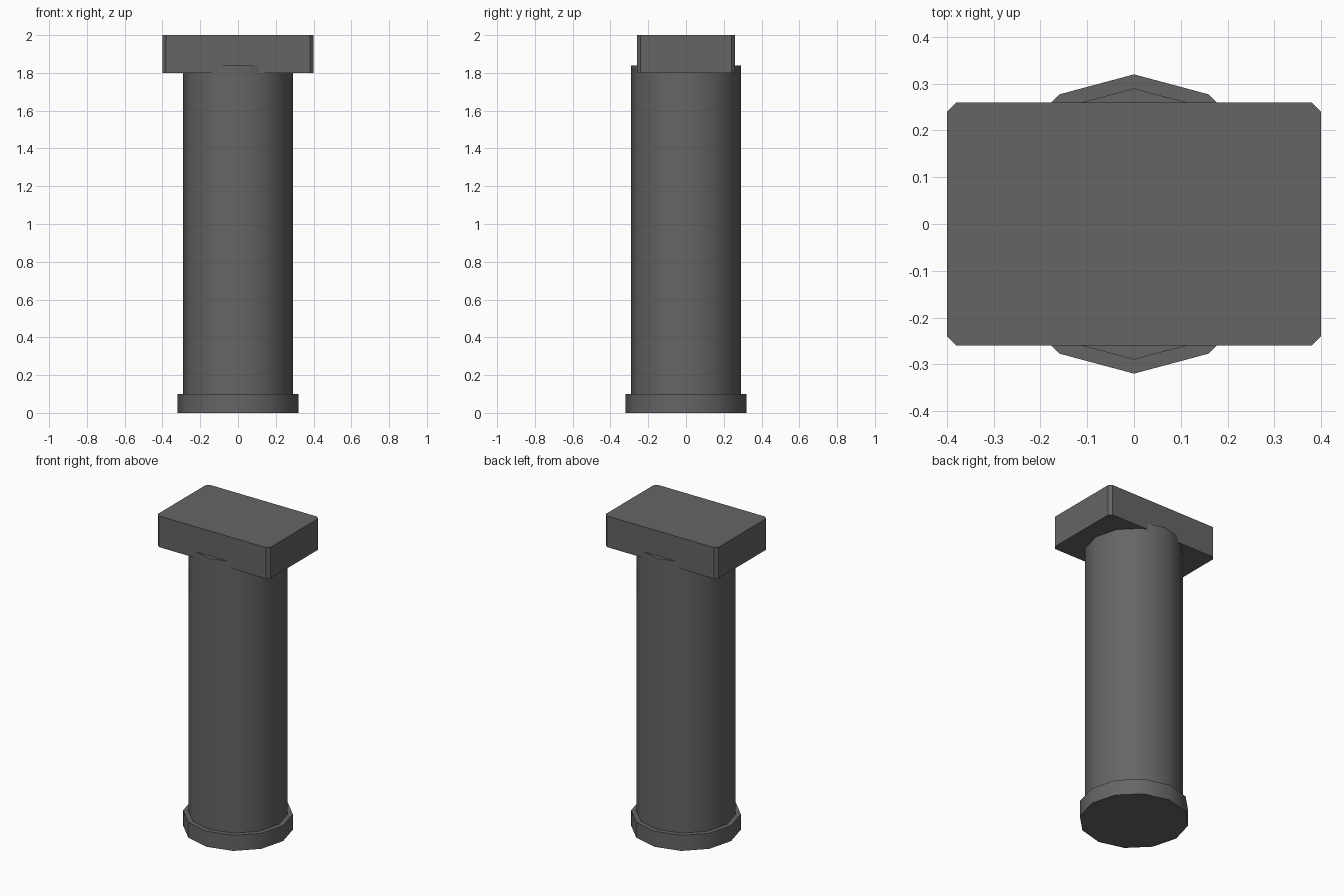
import bpy
import bmesh
import math

cube = bpy.data.objects.get("Cube")
if cube:
    bpy.data.objects.remove(cube, do_unlink=True)

# One dark grey stone material
stone = bpy.data.materials.new("dark_grey_stone")
stone.use_nodes = True
colour = (0.13, 0.13, 0.132, 1)
stone.diffuse_color = colour
stone.node_tree.nodes["Principled BSDF"].inputs["Base Color"].default_value = colour


def drum(name, radius, bottom, top):
    """Twelve-sided drum with softly shaded sides and sharp rims."""
    bpy.ops.mesh.primitive_cylinder_add(
        vertices=12, radius=radius, depth=top - bottom,
        location=(0, 0, (top + bottom) / 2))
    obj = bpy.context.object
    obj.name = name
    obj.data.materials.append(stone)
    bpy.ops.object.shade_smooth_by_angle(angle=math.radians(35))
    return obj


def slab(name, size, bottom, chamfer):
    """Box whose upright corners are chamfered."""
    bm = bmesh.new()
    bmesh.ops.create_cube(bm, size=1)
    bmesh.ops.scale(bm, vec=size, verts=bm.verts)
    uprights = [e for e in bm.edges
                if abs(e.verts[0].co.z - e.verts[1].co.z) > size[2] / 2]
    bmesh.ops.bevel(bm, geom=uprights, offset=chamfer, segments=1, affect='EDGES')
    mesh = bpy.data.meshes.new(name)
    bm.to_mesh(mesh)
    bm.free()
    obj = bpy.data.objects.new(name, mesh)
    obj.location.z = bottom + size[2] / 2
    mesh.materials.append(stone)
    bpy.context.collection.objects.link(obj)
    return obj


# Base ring, column shaft and rectangular cap
drum("column_base", 0.32, 0, 0.10)
drum("column_shaft", 0.29, 0.05, 1.84)
slab("column_cap", (0.80, 0.52, 0.20), 1.80, 0.02)
